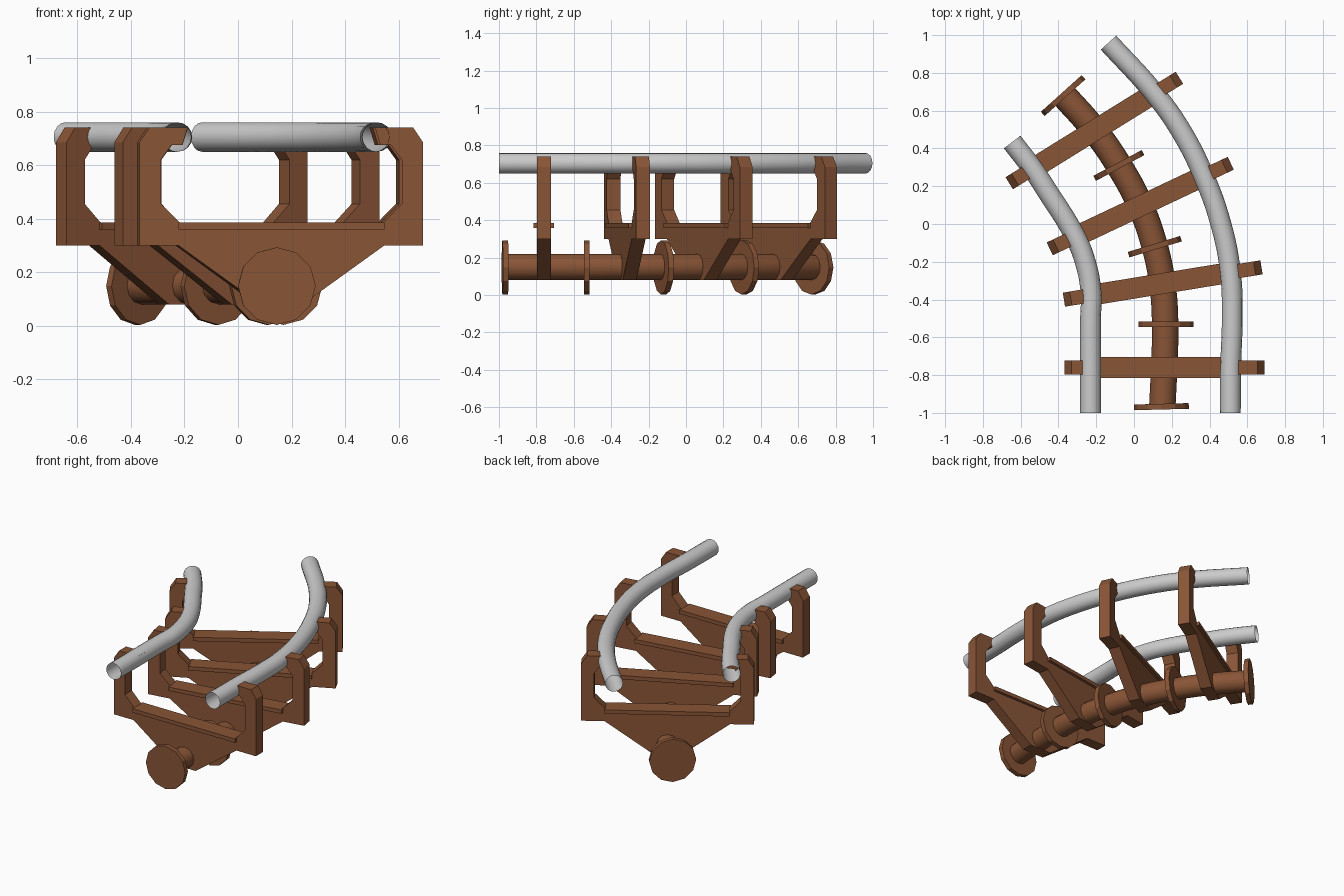
import bpy, bmesh
from math import radians
from mathutils import Matrix, Vector

if "Cube" in bpy.data.objects:
    bpy.data.objects.remove(bpy.data.objects["Cube"])

brown = bpy.data.materials.new("brown_paint")
brown.diffuse_color = (0.25, 0.09, 0.037, 1)
brown.use_nodes = True
brown.node_tree.nodes["Principled BSDF"].inputs["Base Color"].default_value = brown.diffuse_color


def tube(name, pts, z, radius, res, mat=None):
    """Round open-ended tube following a smooth path."""
    cu = bpy.data.curves.new(name, 'CURVE')
    cu.dimensions = '3D'
    cu.bevel_depth = radius
    cu.bevel_resolution = res
    cu.resolution_u = 6
    sp = cu.splines.new('BEZIER')
    sp.bezier_points.add(len(pts) - 1)
    for bp, (x, y) in zip(sp.bezier_points, pts):
        bp.co = (x, y, z)
        bp.handle_left_type = bp.handle_right_type = 'AUTO'
    ob = bpy.data.objects.new(name, cu)
    bpy.context.collection.objects.link(ob)
    bpy.ops.object.select_all(action='DESELECT')
    ob.select_set(True)
    bpy.context.view_layer.objects.active = ob
    bpy.ops.object.convert(target='MESH')
    ob = bpy.context.object
    bpy.ops.object.shade_smooth_by_angle(angle=radians(40))
    if mat:
        ob.data.materials.clear()
        ob.data.materials.append(mat)
    return ob


def finish(name, bm, x, y, angle):
    """Turn a bmesh into a brown object placed on the track."""
    bmesh.ops.recalc_face_normals(bm, faces=bm.faces)
    me = bpy.data.meshes.new(name)
    bm.to_mesh(me)
    bm.free()
    me.materials.append(brown)
    ob = bpy.data.objects.new(name, me)
    ob.location = (x, y, 0)
    ob.rotation_euler = (0, 0, radians(angle))
    bpy.context.collection.objects.link(ob)


# Rails
tube("right_rail", [(0.51, -1), (0.512, -0.75), (0.52, -0.5), (0.511, -0.26), (0.46, 0.0),
                    (0.365, 0.265), (0.245, 0.5), (0.11, 0.69), (-0.135, 0.96)], 0.705, 0.055, 6)
tube("left_rail", [(-0.23, -1), (-0.23, -0.75), (-0.23, -0.5), (-0.227, -0.37), (-0.258, -0.2),
                   (-0.315, -0.06), (-0.46, 0.175), (-0.535, 0.29), (-0.645, 0.434)], 0.705, 0.055, 6)

# Central spine pipe
tube("spine", [(0.15, -0.965), (0.16, -0.75), (0.165, -0.53), (0.15, -0.315), (0.11, -0.12),
               (0.035, 0.095), (-0.08, 0.31), (-0.22, 0.51), (-0.375, 0.685)], 0.15, 0.07, 4, brown)

# Joint flanges on the spine
for i, (x, y, a) in enumerate([(0.145, -0.967, 1.5), (0.17, -0.53, 0), (0.11, -0.12, 17),
                               (-0.08, 0.31, 28), (-0.375, 0.68, 42)]):
    bm = bmesh.new()
    bmesh.ops.create_cone(bm, cap_ends=True, segments=12, radius1=0.145, radius2=0.145, depth=0.03,
                          matrix=Matrix.Translation((0, 0, 0.148)) @ Matrix.Rotation(radians(90), 4, 'X'))
    finish(f"flange_{i + 1}", bm, x, y, a)

# Cross ties: mirrored half profile with hooked posts, plus a flat top strip
half = [(0.08, 0.08), (0.385, 0.30), (0.53, 0.30), (0.53, 0.685), (0.493, 0.74), (0.35, 0.74),
        (0.37, 0.675), (0.41, 0.675), (0.45, 0.62), (0.45, 0.455), (0.38, 0.385)]
outline = half + [(-x, z) for x, z in reversed(half)]
for i, (x, y, a) in enumerate([(0.162, -0.76, 0), (0.152, -0.315, 9.3),
                               (0.033, 0.095, 25.3), (-0.21, 0.495, 31.8)]):
    bm = bmesh.new()
    face = bm.faces.new([bm.verts.new((px, -0.0375, pz)) for px, pz in outline])
    ext = bmesh.ops.extrude_face_region(bm, geom=[face])
    bmesh.ops.translate(bm, vec=Vector((0, 0.075, 0)),
                        verts=[v for v in ext["geom"] if isinstance(v, bmesh.types.BMVert)])
    bmesh.ops.create_cube(bm, size=1, matrix=Matrix.Translation((0, 0, 0.372)) @
                          Matrix.Diagonal((0.77, 0.11, 0.026, 1)))
    finish(f"cross_tie_{i + 1}", bm, x, y, a)
